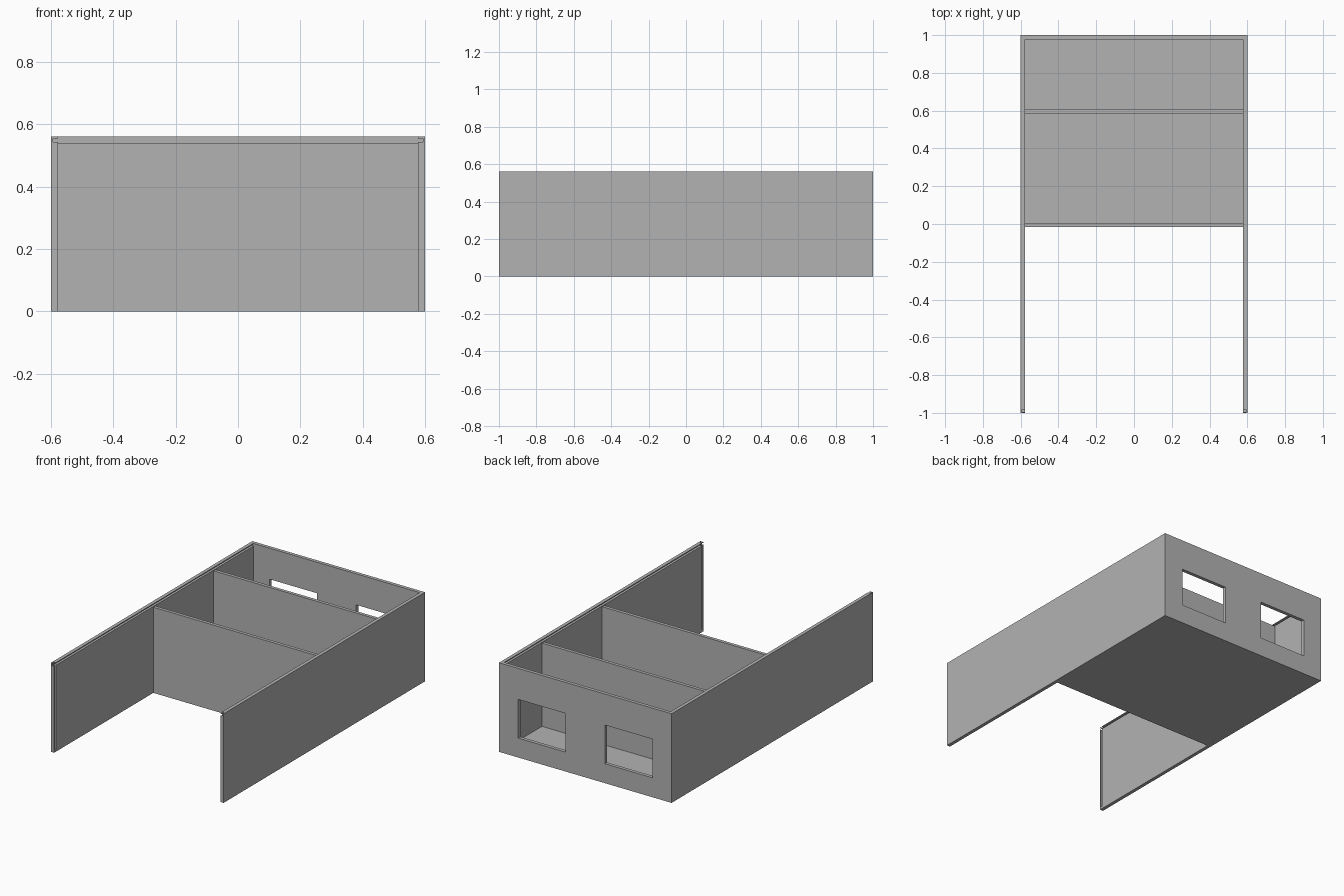
import bpy

cube = bpy.data.objects.get("Cube")
if cube:
    bpy.data.objects.remove(cube, do_unlink=True)

grey = bpy.data.materials.new("plain_grey")
grey.use_nodes = True
colour = (0.45, 0.45, 0.45, 1)
grey.diffuse_color = colour
grey.node_tree.nodes["Principled BSDF"].inputs["Base Color"].default_value = colour

W, L, H, T = 0.6, 1.0, 0.56, 0.022   # half width, half length, height, wall
INNER = W - T
LID = 0.538                          # top of the partitions


def box(name, lo, hi):
    """Axis-aligned box between two corners."""
    centre = [(a + b) / 2 for a, b in zip(lo, hi)]
    bpy.ops.mesh.primitive_cube_add(size=1, location=centre)
    ob = bpy.context.object
    ob.name = name
    ob.scale = [b - a for a, b in zip(lo, hi)]
    bpy.ops.object.transform_apply(location=True, rotation=False, scale=True)
    ob.data.materials.append(grey)
    return ob


def cut(ob, *cutters):
    """Subtract boxes from a part and remove them."""
    for c in cutters:
        mod = ob.modifiers.new("cut", "BOOLEAN")
        mod.operation = "DIFFERENCE"
        mod.solver = "EXACT"
        mod.object = c
        bpy.context.view_layer.objects.active = ob
        bpy.ops.object.modifier_apply(modifier=mod.name)
        bpy.data.objects.remove(c, do_unlink=True)


# Side walls with a lid groove along the top and a door groove at the front
for side, s in (("left", 1), ("right", -1)):
    def span(a, b):
        return sorted((s * a, s * b))
    x0, x1 = span(INNER, W)
    wall = box(side + "_wall", (x0, -L, 0), (x1, L, H))
    g0, g1 = span(INNER - 0.01, W - 0.006)
    cut(wall,
        box("lid_groove", (g0, -L - 0.1, 0.543), (g1, L - T, 0.555)),
        box("door_groove", (g0, -0.995, 0.015), (g1, -0.983, H + 0.1)))

# Back wall with two window openings
back = box("back_wall", (-INNER, L - T, 0), (INNER, L, H))
cut(back, *[box("window", (min(s * 0.137, s * 0.467), 0.9, 0.122),
                (max(s * 0.137, s * 0.467), 1.1, 0.365)) for s in (1, -1)])

# Partitions and floor
box("front_partition", (-INNER, -0.015, 0), (INNER, 0.006, LID))
box("middle_partition", (-INNER, 0.584, 0.015), (INNER, 0.605, LID))
box("floor", (-INNER, 0.006, 0), (INNER, L - T, 0.015))
